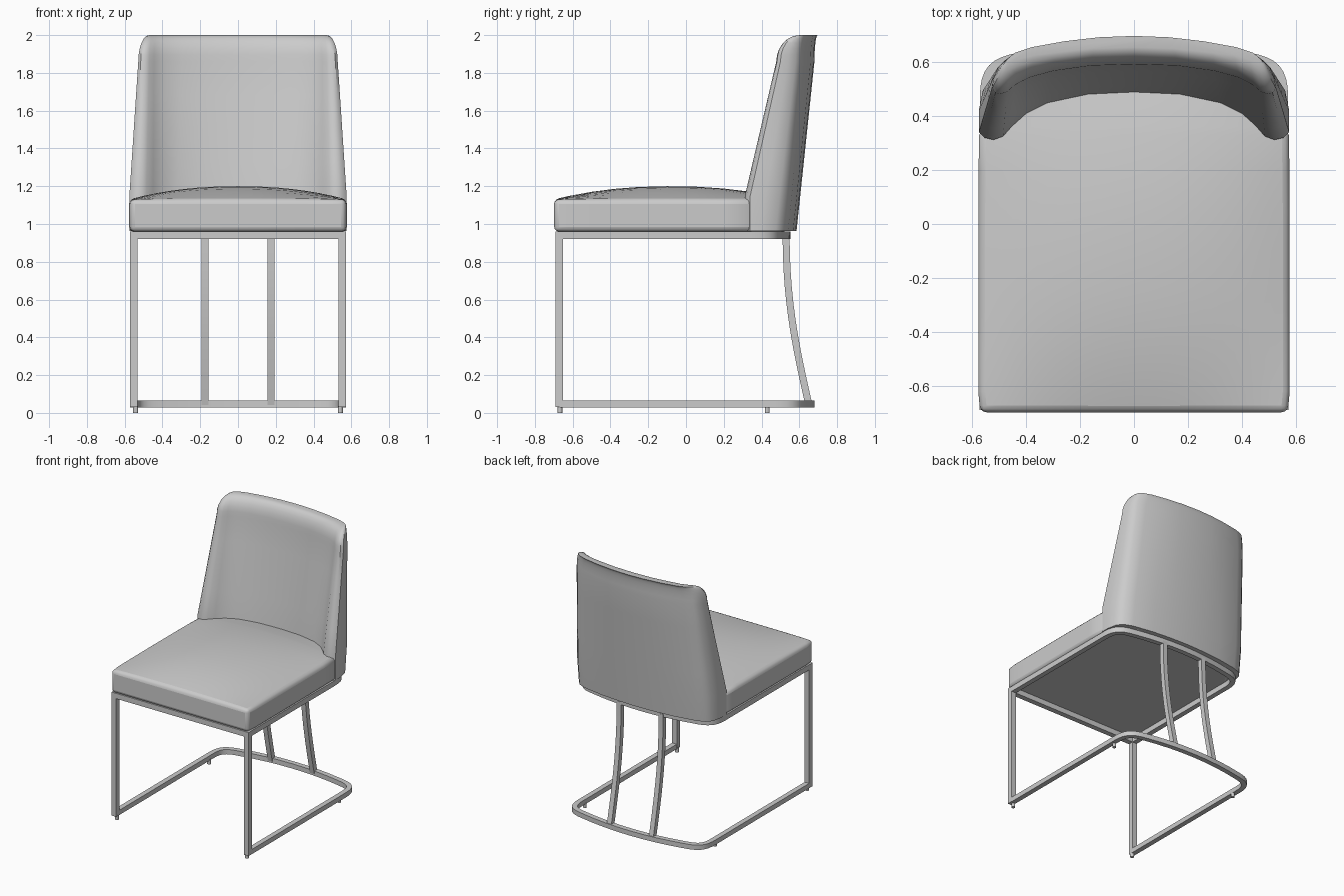
import bpy, bmesh, math
from mathutils import Vector
from mathutils.geometry import interpolate_bezier

if "Cube" in bpy.data.objects:
    bpy.data.objects.remove(bpy.data.objects["Cube"])


def loft(name, rings, smooth=35):
    """Skin a list of closed rings and cap both ends."""
    bm = bmesh.new()
    rows = [[bm.verts.new(p) for p in ring] for ring in rings]
    n = len(rows[0])
    for a, b in zip(rows, rows[1:]):
        for i in range(n):
            j = (i + 1) % n
            bm.faces.new((a[i], a[j], b[j], b[i]))
    bm.faces.new(rows[0])
    bm.faces.new(rows[-1])
    bmesh.ops.recalc_face_normals(bm, faces=bm.faces)
    me = bpy.data.meshes.new(name)
    bm.to_mesh(me)
    bm.free()
    ob = bpy.data.objects.new(name, me)
    bpy.context.collection.objects.link(ob)
    me.shade_smooth()
    me.set_sharp_from_angle(angle=math.radians(smooth))
    return ob


def tube(name, path, up, w, h):
    """Sweep a rectangular bar along a path lying square to 'up'."""
    pts, up = [Vector(p) for p in path], Vector(up)
    rings = []
    for i, p in enumerate(pts):
        t = (pts[min(i + 1, len(pts) - 1)] - pts[max(i - 1, 0)]).normalized()
        s = t.cross(up).normalized() * w / 2
        u = up * h / 2
        rings.append([p + s + u, p - s + u, p - s - u, p + s - u])
    return loft(name, rings)


def u_path(yb, z):
    """U-shaped rail: straight sides, rounded corners, bowed back."""
    x = 0.552
    corner = interpolate_bezier(Vector((x, yb - 0.19, z)), Vector((x, yb - 0.09, z)),
                                Vector((0.52, yb - 0.06, z)), Vector((0.42, yb - 0.043, z)), 9)
    bow = [Vector((0.42 * k, yb - 0.043 * k * k, z)) for k in (0.75, 0.5, 0.25)]
    half = [Vector((x, -0.67, z))] + list(corner) + bow
    return half + [Vector((0, yb, z))] + [Vector((-p.x, p.y, z)) for p in reversed(half)]


# Seat cushion: crowned top, tapering inside the backrest
seat_rows = [(-0.698, .57), (-0.62, .577), (-0.5, .577), (-0.38, .577), (-0.25, .577), (-0.1, .577),
             (0.05, .577), (0.2, .576), (0.33, .574), (0.36, .55), (0.45, .5), (0.54, .4)]
rings = []
for y, w in seat_rows:
    g = max(0, 1 - abs((y + 0.08) / 0.62) ** 2.2)
    us = [i / 8 for i in range(-8, 9)]
    ring = [(u * w, y, 1.13 + 0.07 * g * (1 - abs(u) ** 2.2)) for u in us]
    rings.append(ring + [(w, y, 0.96), (-w, y, 0.96)])
seat = loft("seat", rings, 50)
bev = seat.modifiers.new("soft_edges", 'BEVEL')
bev.width, bev.segments = 0.025, 3
bev.limit_method, bev.angle_limit = 'ANGLE', math.radians(60)

# Backrest half sections, outer centre -> wing tip -> inner centre
LOW = [(0, .605), (.15, .60), (.3, .587), (.46, .56), (.525, .535), (.56, .495), (.575, .42), (.575, .34),
       (.555, .32), (.52, .312), (.485, .325), (.45, .365), (.40, .41), (.32, .45), (.17, .482), (0, .49)]
HIGH = [(0, .68), (.14, .676), (.28, .66), (.42, .625), (.48, .605), (.505, .58), (.522, .54), (.528, .50),
        (.515, .482), (.495, .478), (.47, .487), (.445, .51), (.39, .54), (.3, .565), (.16, .585), (0, .59)]
RIM = [(0, .697), (.13, .692), (.26, .677), (.38, .655), (.44, .635), (.46, .62), (.47, .61), (.47, .605),
       (.465, .602), (.46, .602), (.45, .605), (.43, .61), (.37, .625), (.29, .635), (.15, .65), (0, .655)]


def section(a, b, t, z, shift=0.0):
    half = [(p[0] + (q[0] - p[0]) * t, p[1] + (q[1] - p[1]) * t + (shift if p[1] > .4 else 0))
            for p, q in zip(a, b)]
    full = half + [(-x, y) for x, y in reversed(half[1:-1])]
    return [(x, y, z) for x, y in full]


# Backrest: leaning wrapped shell with a rolled top edge
rings = [section(LOW, HIGH, 0, 0.962, -0.02)]
rings += [section(LOW, HIGH, t, 1.15 + 0.71 * t) for t in (0, 0.25, 0.5, 0.75, 1)]
for i in range(1, 7):
    a = i / 6 * math.pi / 2
    rings.append(section(HIGH, RIM, 1 - math.cos(a), 1.86 + 0.14 * math.sin(a)))
loft("backrest", rings, 40)

# Metal frame rails
tube("upper_rail", u_path(0.535, 0.94), (0, 0, 1), 0.038, 0.04)
tube("lower_rail", u_path(0.66, 0.047), (0, 0, 1), 0.038, 0.036)
tube("front_crossbar", [(-0.56, -0.67, 0.94), (0.56, -0.67, 0.94)], (0, 0, 1), 0.04, 0.04)

# Front legs, curved rear struts and small feet
strut = interpolate_bezier(Vector((0, 0.53, 0.94)), Vector((0, 0.53, 0.58)),
                           Vector((0, 0.585, 0.33)), Vector((0, 0.65, 0.045)), 12)
for side, s in (("left", -1), ("right", 1)):
    tube(f"front_leg_{side}", [(s * 0.552, -0.67, 0.03), (s * 0.552, -0.67, 0.96)], (1, 0, 0), 0.04, 0.04)
    tube(f"rear_strut_{side}", [p + Vector((s * 0.175, 0, 0)) for p in strut], (1, 0, 0), 0.037, 0.037)
    for place, y in (("front", -0.667), ("rear", 0.43)):
        bpy.ops.mesh.primitive_cylinder_add(vertices=12, radius=0.013, depth=0.036,
                                            location=(s * 0.542, y, 0.018))
        bpy.context.object.name = f"foot_{place}_{side}"
